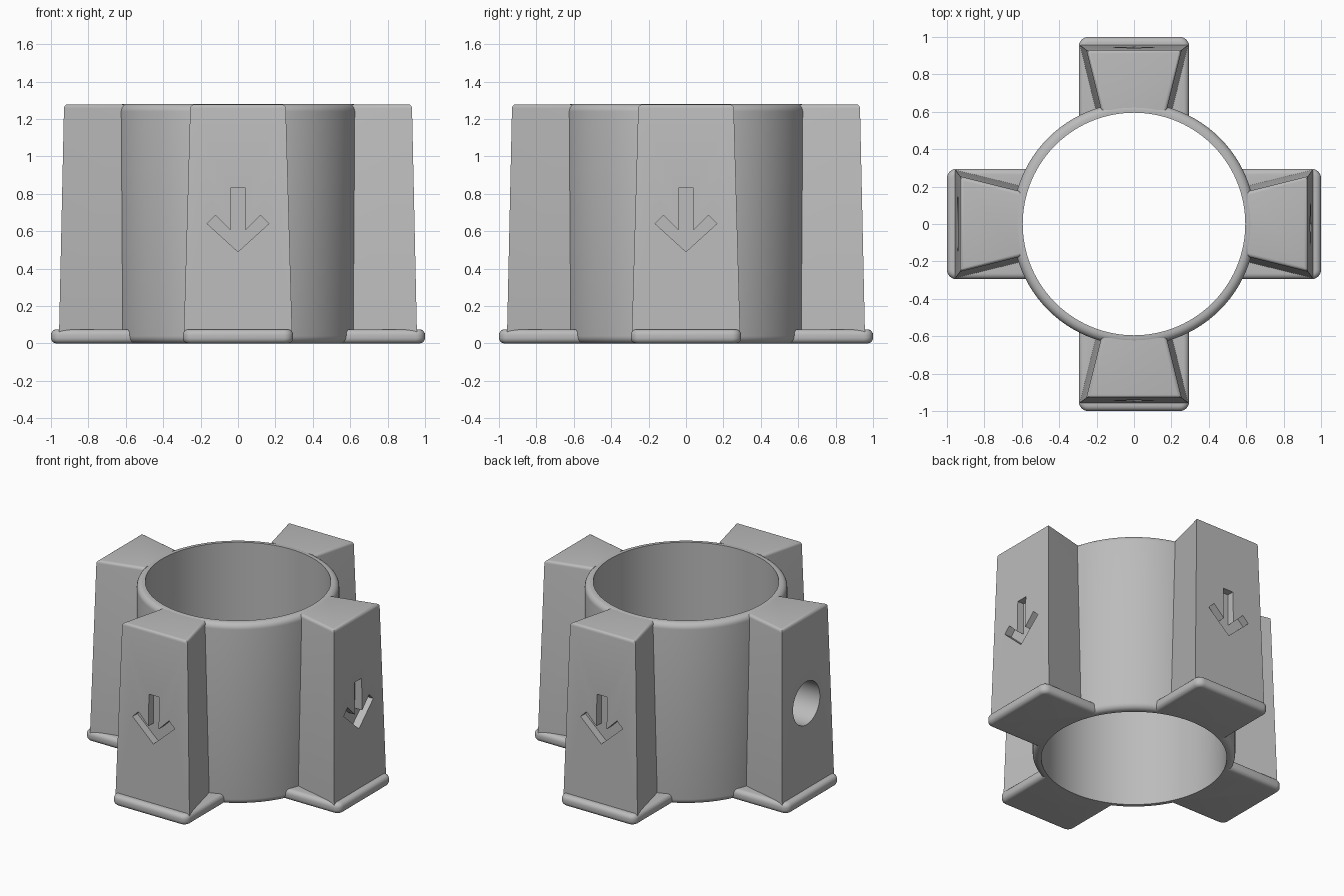
import bpy, bmesh, math
from mathutils import Matrix

if "Cube" in bpy.data.objects:
    bpy.data.objects.remove(bpy.data.objects["Cube"], do_unlink=True)

grey = bpy.data.materials.new("plain grey")
grey.use_nodes = True
GREY = (0.5, 0.5, 0.5, 1)
grey.diffuse_color = GREY
grey.node_tree.nodes["Principled BSDF"].inputs["Base Color"].default_value = GREY

HEIGHT, BORE, OUTER, FILLET = 1.28, 0.595, 0.65, 0.04


def make(name, bm):
    bmesh.ops.recalc_face_normals(bm, faces=bm.faces)
    mesh = bpy.data.meshes.new(name)
    bm.to_mesh(mesh)
    bm.free()
    mesh.materials.append(grey)
    obj = bpy.data.objects.new(name, mesh)
    bpy.context.collection.objects.link(obj)
    return obj


def loft(lower, upper):
    """Closed solid between two matching rings of points."""
    bm = bmesh.new()
    a = [bm.verts.new(p) for p in lower]
    b = [bm.verts.new(p) for p in upper]
    bm.faces.new(a)
    bm.faces.new(b)
    for i in range(len(a)):
        j = (i + 1) % len(a)
        bm.faces.new((a[i], a[j], b[j], b[i]))
    return bm


def cylinder(name, radius, depth, matrix):
    bm = bmesh.new()
    bmesh.ops.create_cone(bm, cap_ends=True, segments=96, radius1=radius,
                          radius2=radius, depth=depth, matrix=matrix)
    return make(name, bm)


def cut(obj, cutter):
    mod = obj.modifiers.new("cut", "BOOLEAN")
    mod.operation, mod.solver, mod.object = "DIFFERENCE", "EXACT", cutter
    bpy.context.view_layer.update()
    graph = bpy.context.evaluated_depsgraph_get()
    mesh = bpy.data.meshes.new_from_object(obj.evaluated_get(graph))
    obj.modifiers.clear()
    obj.data = mesh


# Sleeve: lathed wall with rounded outer rims
def sleeve():
    def corner(z, start):
        return [(OUTER - FILLET + FILLET * math.cos(t), z + FILLET * math.sin(t))
                for t in (start + math.pi / 12 * i for i in range(7))]
    profile = [(BORE, 0)] + corner(FILLET, -math.pi / 2)
    profile += corner(HEIGHT - FILLET, 0) + [(BORE, HEIGHT)]
    bm = bmesh.new()
    verts = [bm.verts.new((r, 0, z)) for r, z in profile]
    edges = [bm.edges.new((v, verts[(i + 1) % len(verts)])) for i, v in enumerate(verts)]
    bmesh.ops.spin(bm, geom=verts + edges, cent=(0, 0, 0), axis=(0, 0, 1),
                   angle=math.tau, steps=96, use_duplicate=False)
    bmesh.ops.remove_doubles(bm, verts=bm.verts, dist=0.0005)
    return make("sleeve", bm)


# Arm: flared, tapering block with softened top edges
def arm(name):
    def ring(z, out, wide, narrow):
        return [(-wide, -out, z), (wide, -out, z), (narrow, -0.61, z), (-narrow, -0.61, z)]
    top = HEIGHT - 0.002
    bm = loft(ring(0.04, 0.957, 0.29, 0.205), ring(top, 0.93, 0.255, 0.175))
    rim = [e for e in bm.edges if all(v.co.z > 1 for v in e.verts)
           and any(v.co.y < -0.8 for v in e.verts)]
    bmesh.ops.bevel(bm, geom=rim, offset=0.02, segments=4, profile=0.5, affect="EDGES")
    return make(name, bm)


# Foot: rounded pad under each arm
def foot(name):
    bm = bmesh.new()
    bmesh.ops.create_cube(bm, size=1, matrix=Matrix.Translation((0, -0.75, 0.0375))
                          @ Matrix.Diagonal((0.59, 0.5, 0.075, 1)))
    upright = [e for e in bm.edges if abs(e.verts[0].co.z - e.verts[1].co.z) > 0.01]
    bmesh.ops.bevel(bm, geom=upright, offset=0.05, segments=6, profile=0.5, affect="EDGES")
    flat = [f for f in bm.faces if abs(f.normal.z) > 0.9]
    rims = {e for f in flat for e in f.edges}
    bmesh.ops.bevel(bm, geom=list(rims), offset=0.03, segments=5, profile=0.5, affect="EDGES")
    return make(name, bm)


# Downward arrow cutter for the recess
def arrow_cutter():
    half = [(0.04, 0.83), (0.04, 0.605), (0.12, 0.685), (0.165, 0.64)]
    outline = half + [(0, 0.49)] + [(-x, z) for x, z in reversed(half)]
    return make("arrow_cutter", loft([(x, -0.89, z) for x, z in outline],
                                     [(x, -1.1, z) for x, z in outline]))


bore = cylinder("bore_cutter", BORE, 3, Matrix.Identity(4))
arrow = arrow_cutter()
pin = cylinder("pin_cutter", 0.15, 0.7,
               Matrix.Translation((0, -0.8, 0.67)) @ Matrix.Rotation(math.pi / 2, 4, "X"))

parts = []
for k, side in enumerate(("front", "left", "back", "right")):
    turn = Matrix.Rotation(math.pi / 2 * k, 4, "Z")
    block, pad = arm(side + "_arm"), foot(side + "_foot")
    cut(block, pin if side == "right" else arrow)
    cut(pad, bore)
    for obj in (block, pad):
        obj.data.transform(turn)
        parts.append(obj)

# Pin hole continues through the sleeve wall on the right
wall = sleeve()
pin.data.transform(Matrix.Rotation(-math.pi / 2, 4, "Z"))
cut(wall, pin)
parts.append(wall)

for cutter in (bore, arrow, pin):
    bpy.data.objects.remove(cutter, do_unlink=True)

bpy.ops.object.select_all(action="DESELECT")
for obj in parts:
    obj.select_set(True)
bpy.context.view_layer.objects.active = wall
bpy.ops.object.shade_smooth_by_angle(angle=math.radians(30))
